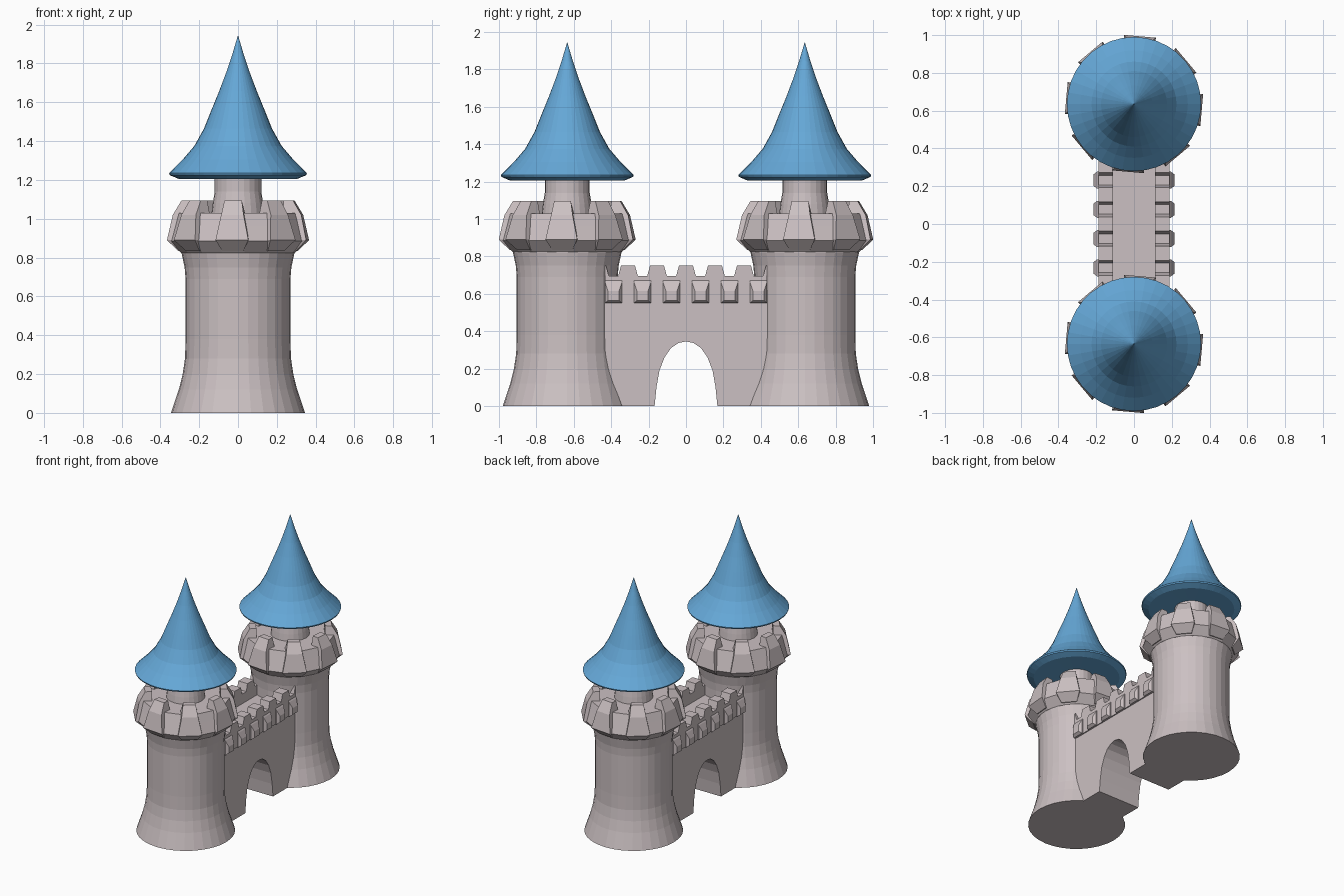
import bpy, bmesh
from math import cos, sin, pi, radians

if "Cube" in bpy.data.objects:
    bpy.data.objects.remove(bpy.data.objects["Cube"])

def material(name, color):
    m = bpy.data.materials.new(name)
    m.diffuse_color = color
    m.use_nodes = True
    m.node_tree.nodes["Principled BSDF"].inputs["Base Color"].default_value = m.diffuse_color
    return m

stone = material("stone", (0.60, 0.53, 0.54, 1))
blue = material("roof_blue", (0.13, 0.39, 0.68, 1))

def finish(name, bm, mat):
    bmesh.ops.recalc_face_normals(bm, faces=bm.faces)
    me = bpy.data.meshes.new(name)
    bm.to_mesh(me)
    bm.free()
    me.materials.append(mat)
    ob = bpy.data.objects.new(name, me)
    bpy.context.collection.objects.link(ob)
    return ob

def lathe(name, profile, cy, sides, mat, turn=0):
    """Spin an (r, z) profile round a vertical axis at y = cy, capped at both ends."""
    bm = bmesh.new()
    rings = []
    for r, z in profile:
        rings.append([bm.verts.new((r * cos(turn + 2 * pi * i / sides),
                                    cy + r * sin(turn + 2 * pi * i / sides), z))
                      for i in range(sides)])
    for a, b in zip(rings, rings[1:]):
        for i in range(sides):
            j = (i + 1) % sides
            bm.faces.new((a[i], a[j], b[j], b[i]))
    bm.faces.new(rings[0])
    bm.faces.new(rings[-1])
    return finish(name, bm, mat)

def skin(bm, loops):
    """Closed solid through matching loops of points."""
    vs = [[bm.verts.new(p) for p in loop] for loop in loops]
    n = len(vs[0])
    for a, b in zip(vs, vs[1:]):
        for i in range(n):
            bm.faces.new((a[i], a[(i + 1) % n], b[(i + 1) % n], b[i]))
    bm.faces.new(vs[0])
    bm.faces.new(vs[-1])

def extrude_x(bm, outline, x0, x1):
    skin(bm, [[(x, y, z) for y, z in outline] for x in (x0, x1)])

# Tower profiles
body = [(.345, 0), (.325, .06), (.305, .12), (.285, .20), (.273, .28), (.27, .38),
        (.27, .69), (.275, .75), (.29, .82), (.29, .86)]
crown = [(.28, .82), (.295, .825), (.35, .885), (.325, .965), (.305, 1.03), (.10, 1.03)]
turret = [(.14, 1.0), (.13, 1.08), (.12, 1.14), (.12, 1.22)]
roof = [(.10, 1.21), (.305, 1.205), (.352, 1.225), (.355, 1.235), (.32, 1.27), (.285, 1.305),
        (.225, 1.375), (.175, 1.465), (.137, 1.56), (.098, 1.655),
        (.062, 1.75), (.03, 1.845), (.001, 1.943)]

def tower(side, cy):
    lathe(side + "_tower_body", body, cy, 32, stone)
    lathe(side + "_tower_crown", crown, cy, 16, stone, radians(6.25))
    lathe(side + "_turret", turret, cy, 24, stone)
    lathe(side + "_roof", roof, cy, 36, blue)
    # Tapered merlons: (z, inner r, outer r, inner half width, outer half width)
    bm = bmesh.new()
    for k in range(8):
        a = radians(-5 + 45 * k)
        loops = []
        for z, ri, ro, wi, wo in ((.835, .25, .305, .06, .055), (.89, .25, .36, .08, .085),
                                  (1.02, .24, .332, .06, .058), (1.095, .24, .288, .04, .045)):
            loops.append([(r * cos(a) - w * sin(a), cy + r * sin(a) + w * cos(a), z)
                          for r, w in ((ri, -wi), (ro, -wo), (ro, wo), (ri, wi))])
        skin(bm, loops)
    finish(side + "_tower_merlons", bm, stone)

tower("front", -.635)
tower("back", .635)

# Gate wall with arch opening
half_arch = [(.168, 0), (.158, .10), (.142, .19), (.115, .26), (.08, .31), (.04, .337)]
arch = half_arch + [(0, .345)] + [(-y, z) for y, z in reversed(half_arch)]
bm = bmesh.new()
extrude_x(bm, arch + [(-.46, 0), (-.46, .62), (.46, .62), (.46, 0)], -.18, .18)
finish("gate_wall", bm, stone)

# Parapets: sawtooth outline with merlons every 0.155
END, STEP = .433, .155
top = [(-END, .75), (-.425, .75)]
for k in range(-3, 3):
    c = (k + .5) * STEP
    top += [(c - .04, .75), (c - .025, .695), (c + .025, .695), (c + .04, .75)]
top += [(.425, .75), (END, .75)]
bm = bmesh.new()
for s in (-1, 1):
    extrude_x(bm, [(-END, .55)] + top + [(END, .55)], s * .11, s * .188)
finish("wall_parapets", bm, stone)

# Chamfered corbel blocks below each gap
bm = bmesh.new()
for s in (-1, 1):
    for k in range(-3, 3):
        c = (k + .5) * STEP
        loops = []
        for x, w, z0, z1 in ((.17, .045, .55, .695), (.195, .045, .55, .66), (.215, .03, .565, .615)):
            loops.append([(s * x, c - w, z0), (s * x, c + w, z0),
                          (s * x, c + w, z1), (s * x, c - w, z1)])
        skin(bm, loops)
finish("wall_corbels", bm, stone)
